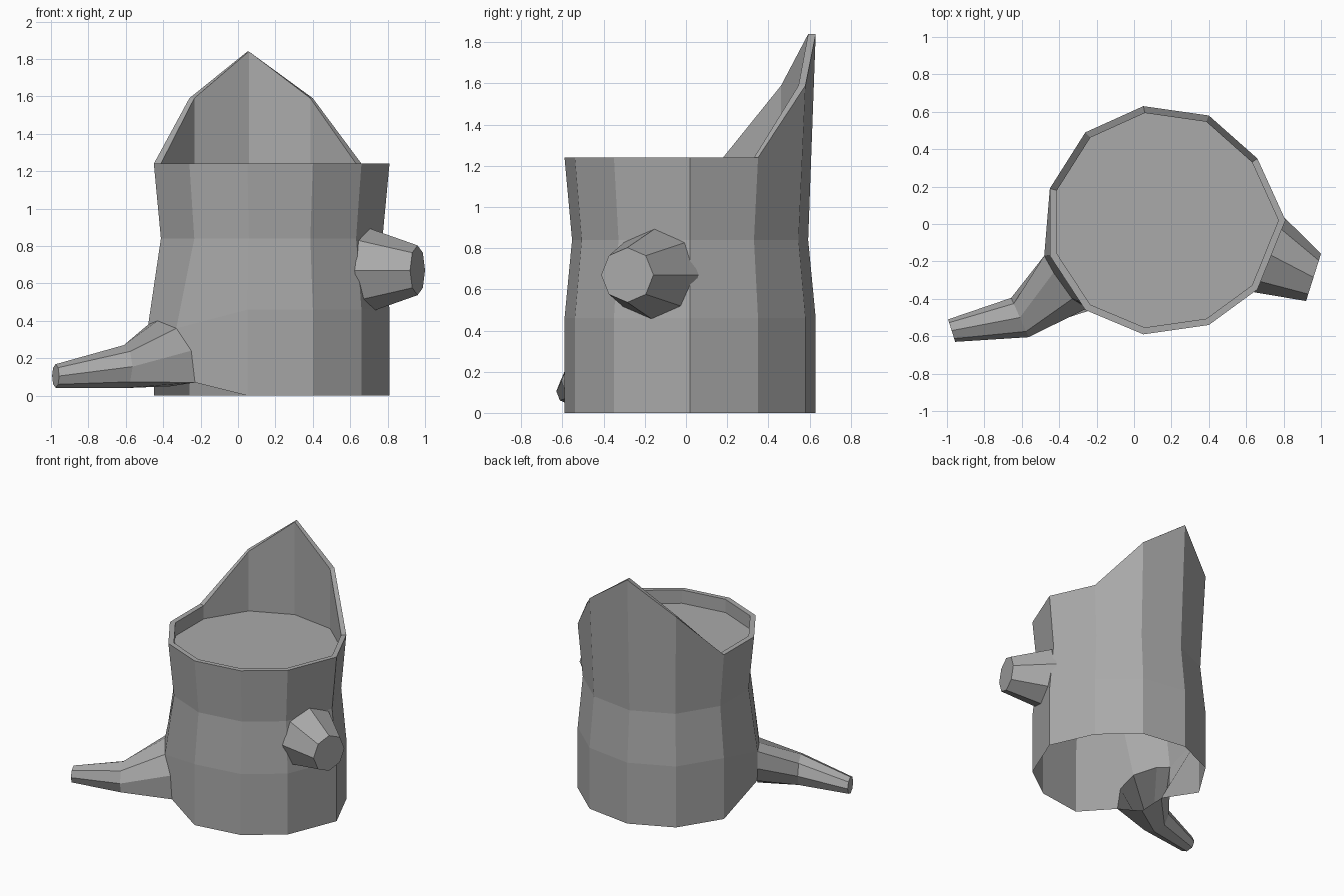
import bpy, bmesh, math
from mathutils import Vector

if "Cube" in bpy.data.objects:
    bpy.data.objects.remove(bpy.data.objects["Cube"], do_unlink=True)

wood = bpy.data.materials.new("grey_wood")
wood.use_nodes = True
GREY = (0.4, 0.4, 0.4, 1)
wood.diffuse_color = GREY
wood.node_tree.nodes["Principled BSDF"].inputs["Base Color"].default_value = GREY

UP = Vector((0, 0, 1))
CENTRE = Vector((0.18, 0.02, 0))


def finish(name, bm):
    bmesh.ops.recalc_face_normals(bm, faces=bm.faces)
    mesh = bpy.data.meshes.new(name)
    bm.to_mesh(mesh)
    bm.free()
    mesh.materials.append(wood)
    obj = bpy.data.objects.new(name, mesh)
    bpy.context.collection.objects.link(obj)
    return obj


def ring(bm, centre, axis, radius, sides=8):
    """Upright ring facing along a horizontal axis, starting at its top."""
    side = Vector(axis).to_3d().normalized().cross(UP) * -1
    turn = [math.tau * k / sides for k in range(sides)]
    return [bm.verts.new(Vector(centre) + radius * (math.cos(t) * UP + math.sin(t) * side))
            for t in turn]


def bridge(bm, a, b, skip=()):
    n = len(a)
    for k in range(n):
        if k not in skip:
            bm.faces.new((a[k], a[(k + 1) % n], b[(k + 1) % n], b[k]))


# Trunk outline, counter-clockwise from the left side
outline = [Vector((x, y, 0)) for x, y in (
    (.81, .02), (.66, .35), (.40, .58), (.05, .63), (-.26, .49), (-.45, .19),
    (-.45, -.17), (-.26, -.46), (.05, -.59), (.40, -.54), (.66, -.35))]
RIM, FLOOR = 1.24, 1.14
splinter = {2: 1.59, 3: 1.84, 4: 1.59}


def trunk_ring(bm, scale, height, gap=()):
    return [None if i in gap else
            bm.verts.new(CENTRE + (p - CENTRE) * scale + UP * (height(i) if callable(height) else height))
            for i, p in enumerate(outline)]


def rim_height(i):
    return splinter.get(i, RIM)


# Trunk wall, open below, with a gap where the root grows out
bm = bmesh.new()
gap = (6, 7)
foot = trunk_ring(bm, 1, 0, gap)
low = trunk_ring(bm, 1, .46, gap)
waist = trunk_ring(bm, .94, .84)
rim = trunk_ring(bm, 1, rim_height)
inner_rim = trunk_ring(bm, .94, rim_height)
floor = trunk_ring(bm, .94, FLOOR)
bridge(bm, foot, low, (5, 6, 7))
bridge(bm, low, waist, (5, 6, 7))
bridge(bm, waist, rim)
bridge(bm, rim, inner_rim)
bridge(bm, inner_rim, floor)
bm.faces.new(floor)

# Root: collar shared with the trunk wall, then two narrowing rings
collar = [bm.verts.new(p) for p in (
    (-.43, -.26, .40), (-.33, -.40, .36), (-.25, -.45, .24), (-.23, -.46, .07),
    (-.36, -.34, .05), (-.44, -.22, .13), (-.48, -.17, .25), (-.48, -.17, .38))]
bm.faces.new((low[5], waist[5], waist[6], collar[7]))
bm.faces.new((waist[6], waist[7], collar[1], collar[0], collar[7]))
bm.faces.new((waist[7], waist[8], low[8], collar[1]))
bm.faces.new((low[8], foot[8], collar[3], collar[2], collar[1]))
bm.faces.new((foot[5], low[5], collar[7], collar[6], collar[5]))
knee = ring(bm, (-.61, -.50, .155), (-.9, -.4, 0), .115)
tip = ring(bm, (-.975, -.57, .105), (-.95, -.3, 0), .063)
bridge(bm, collar, knee)
bridge(bm, knee, tip)
bm.faces.new(tip)
finish("stump_with_root", bm)

# Cut branch stub on the left side
bm = bmesh.new()
stub_base = ring(bm, (.70, -.15, .67), (.94, -.34, 0), .225)
stub_end = ring(bm, (.96, -.285, .67), (.95, -.3, 0), .133)
bridge(bm, stub_base, stub_end)
bm.faces.new(stub_end)
finish("branch_stub", bm)
